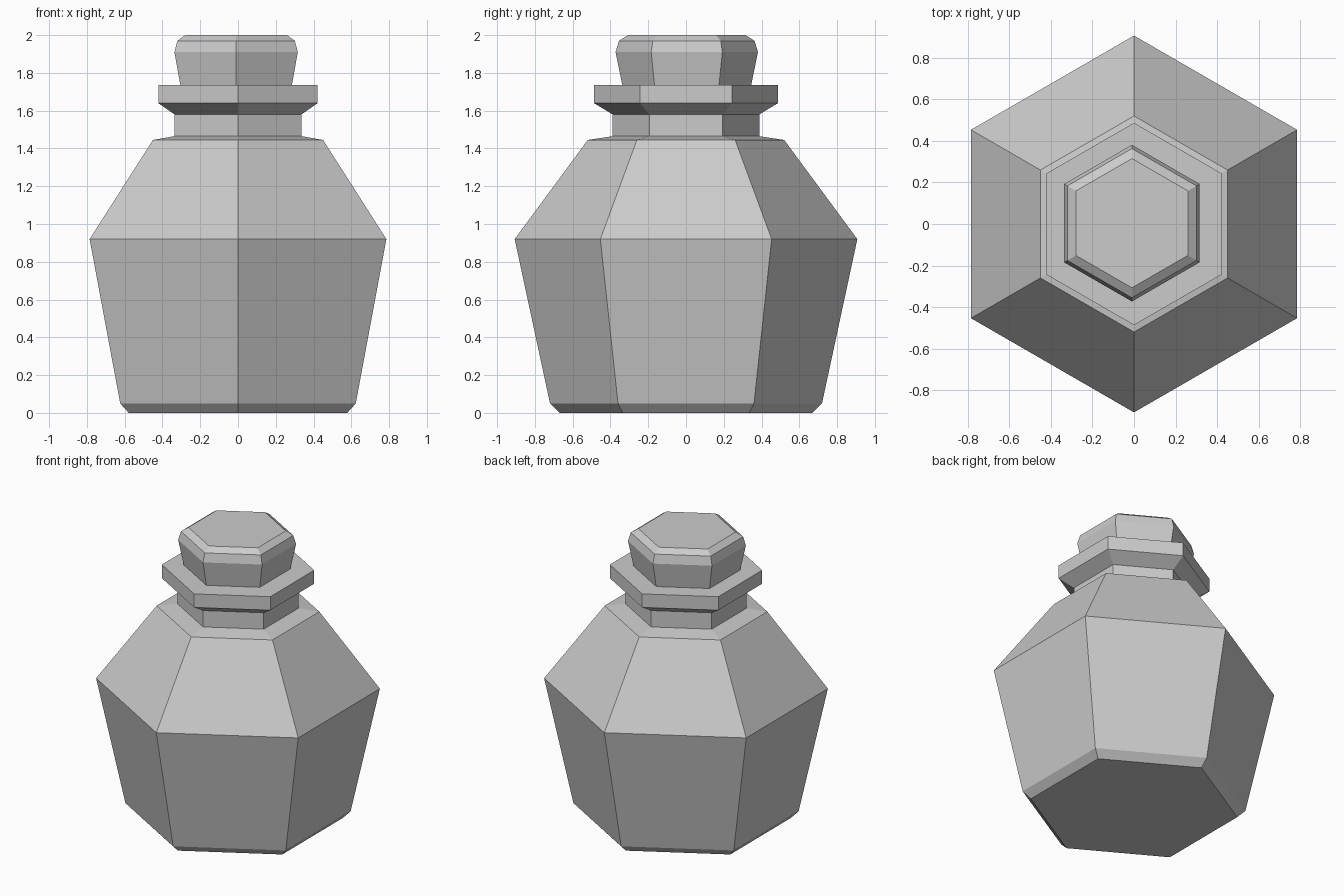
import bpy, bmesh, math

if "Cube" in bpy.data.objects:
    bpy.data.objects.remove(bpy.data.objects["Cube"])


def hex_lathe(name, profile, centre=(0, 0)):
    """Stack six-sided rings given as (corner radius, height) and cap both ends."""
    bm = bmesh.new()
    rings = []
    for r, z in profile:
        ring = []
        for i in range(6):
            a = math.radians(90 + 60 * i)
            ring.append(bm.verts.new((centre[0] + r * math.cos(a),
                                      centre[1] + r * math.sin(a), z)))
        rings.append(ring)
    for low, high in zip(rings, rings[1:]):
        for i in range(6):
            j = (i + 1) % 6
            bm.faces.new((low[i], low[j], high[j], high[i]))
    bm.faces.new(rings[0][::-1])
    bm.faces.new(rings[-1])
    bmesh.ops.recalc_face_normals(bm, faces=bm.faces)
    mesh = bpy.data.meshes.new(name)
    bm.to_mesh(mesh)
    bm.free()
    obj = bpy.data.objects.new(name, mesh)
    bpy.context.collection.objects.link(obj)
    return obj


# Bottle: chamfered base, flared body, sloped shoulder, neck and lip
hex_lathe("bottle", [
    (0.668, 0.0), (0.72, 0.05), (0.907, 0.92), (0.52, 1.445),
    (0.388, 1.465), (0.388, 1.58), (0.487, 1.64), (0.487, 1.735),
])

# Stopper: tapered plug with a rounded-off top, sitting slightly off centre
hex_lathe("stopper", [
    (0.34, 1.73), (0.377, 1.91), (0.359, 1.97), (0.311, 2.0),
], centre=(-0.01, 0.004))
